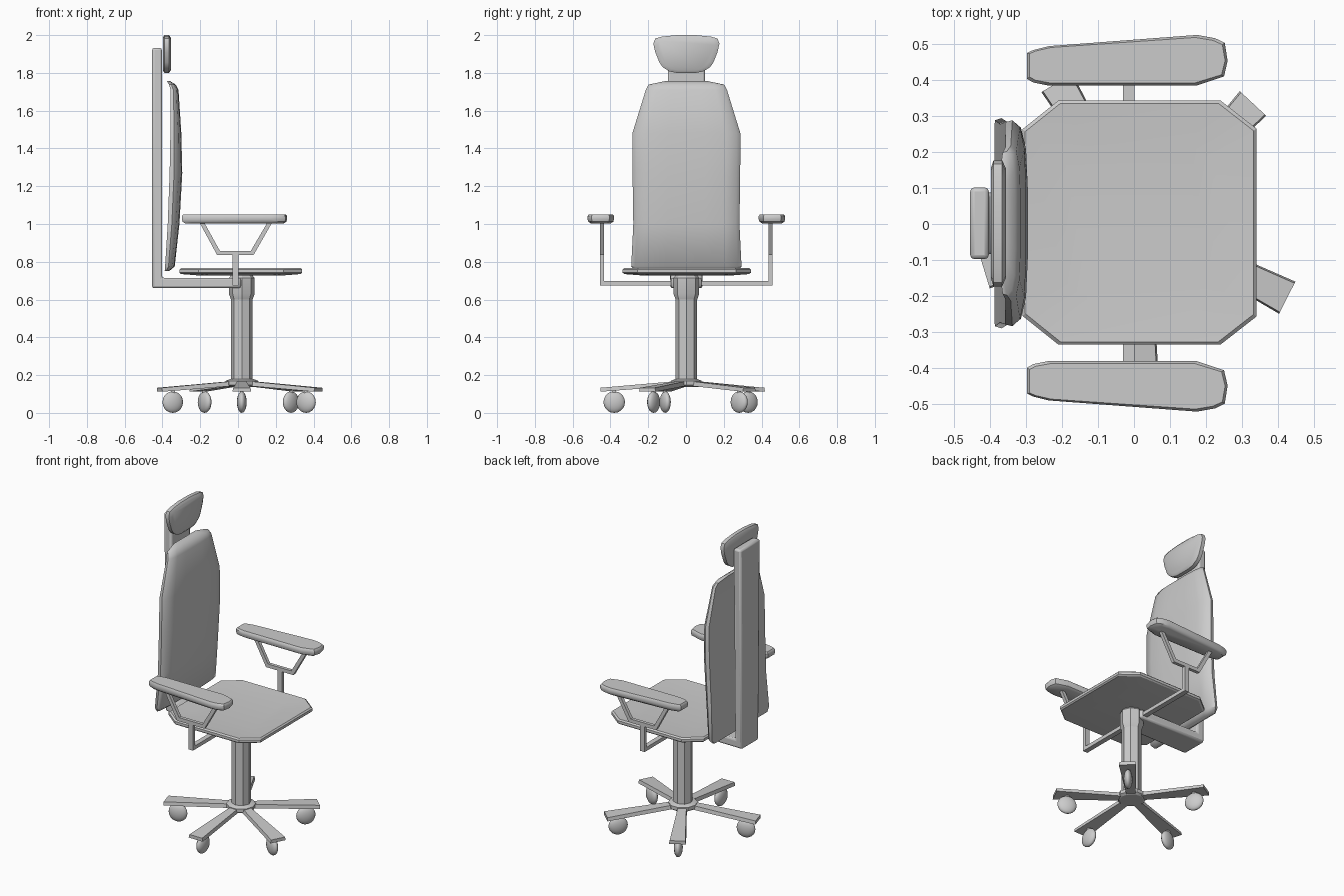
import bpy, bmesh, math
from mathutils import Vector

if "Cube" in bpy.data.objects:
    bpy.data.objects.remove(bpy.data.objects["Cube"])

CX, CY = 0.02, 0.002   # column axis


def finish(name, bm, smooth=None, bevel=0):
    bmesh.ops.recalc_face_normals(bm, faces=bm.faces)
    me = bpy.data.meshes.new(name)
    bm.to_mesh(me)
    bm.free()
    ob = bpy.data.objects.new(name, me)
    bpy.context.collection.objects.link(ob)
    if bevel:
        m = ob.modifiers.new("bevel", 'BEVEL')
        m.width, m.segments, m.limit_method = bevel, 2, 'ANGLE'
    if smooth:
        bpy.ops.object.select_all(action='DESELECT')
        bpy.context.view_layer.objects.active = ob
        ob.select_set(True)
        bpy.ops.object.shade_smooth_by_angle(angle=math.radians(smooth))
    return ob


def loft(name, rings, smooth=None, bevel=0):
    """Skin a stack of equal-sized closed rings and cap both ends."""
    bm = bmesh.new()
    vs = [[bm.verts.new(p) for p in r] for r in rings]
    n = len(vs[0])
    for a, b in zip(vs, vs[1:]):
        for i in range(n):
            j = (i + 1) % n
            bm.faces.new((a[i], a[j], b[j], b[i]))
    bm.faces.new(vs[0])
    bm.faces.new(vs[-1])
    return finish(name, bm, smooth, bevel)


def box(name, x0, x1, y0, y1, z0, z1):
    return loft(name, [[(x0, y0, z), (x1, y0, z), (x1, y1, z), (x0, y1, z)] for z in (z0, z1)])


def pad(name, outline, levels, smooth=40):
    """Horizontal cushion: outline pulled towards its middle by an inset at each z."""
    mx = (min(p[0] for p in outline) + max(p[0] for p in outline)) / 2
    my = (min(p[1] for p in outline) + max(p[1] for p in outline)) / 2
    hx = max(p[0] for p in outline) - mx
    hy = max(p[1] for p in outline) - my
    rings = [[(mx + (x - mx) * (1 - i / hx), my + (y - my) * (1 - i / hy), z)
              for x, y in outline] for z, i in levels]
    return loft(name, rings, smooth)


def turned(name, profile, n=8, turn=0.0):
    return loft(name, [[(CX + r * math.cos(turn + math.tau * i / n),
                         CY + r * math.sin(turn + math.tau * i / n), z)
                        for i in range(n)] for r, z in profile], 30)


# seat: octagonal thin pan
seat = [(-.31, -.255), (-.21, -.335), (.24, -.335), (.34, -.257),
        (.34, .265), (.24, .343), (-.21, .343), (-.31, .263)]
pad("seat", seat, [(.727, .11), (.735, .008), (.742, 0), (.758, 0), (.766, .008), (.757, .12)], 30)

# backrest: rings of (z, half width, back x, front x)
rings = []
for z, w, xb, xf in [(.75, .27, -.388, -.365), (.775, .292, -.386, -.335), (1.0, .281, -.372, -.31),
                     (1.27, .285, -.362, -.295), (1.48, .286, -.358, -.30), (1.71, .215, -.357, -.315),
                     (1.738, .2, -.365, -.33), (1.757, .11, -.377, -.36)]:
    d = xf - xb
    half = [(xb, .98), (xb + .35 * d, 1), (xf - .28 * d, .93), (xf - .07 * d, .72), (xf, .35)]
    rings.append([(x, CY - w * k, z) for x, k in half] + [(x, CY + w * k, z) for x, k in half[::-1]])
loft("backrest", rings, 45)

# headrest: outline in y-z, rounded through x
half = [(.05, 2.0), (.13, 1.992), (.165, 1.982), (.175, 1.955), (.165, 1.91),
        (.143, 1.855), (.125, 1.83), (.09, 1.808), (.05, 1.80)]
outline = half + [(-y, z) for y, z in half[::-1]]
loft("headrest", [[(x, CY + y * k, 1.9 + (z - 1.9) * k) for y, z in outline]
                  for x, k in [(-.397, .88), (-.39, 1), (-.366, 1), (-.355, .86)]], 45)

# L-shaped back support, narrower towards the seat
ell = [(-.455, 1.932, .1), (-.455, .66, .085), (.015, .66, .08),
       (.015, .715, .08), (-.403, .715, .085), (-.403, 1.932, .1)]
loft("back_support", [[(x, CY + s * w, z) for x, z, w in ell] for s in (-1, 1)], 30, .012)

# armrests with their trapezoid braces
arm = [(-.297, .403), (-.28, .393), (-.24, .385), (.175, .385), (.25, .41), (.26, .453),
       (.252, .503), (.225, .516), (.175, .525), (-.236, .494), (-.28, .483), (-.297, .475)]
brace = [(-.205, 1.01), (-.11, .835), (.082, .835), (.182, 1.01),
         (.157, 1.01), (.068, .858), (-.096, .858), (-.18, 1.01)]
for s, side in ((1, "left"), (-1, "right")):
    pad(side + "_armrest", [(x, CY + s * (y - CY)) for x, y in arm],
        [(1.003, .018), (1.012, .004), (1.025, 0), (1.042, 0), (1.051, .007)])
    loft(side + "_arm_brace", [[(x, CY + s * y, z) for x, z in brace] for y in (.436, .457)])
    ys = sorted((CY + s * .436, CY + s * .457))
    box(side + "_arm_post", -.03, .002, ys[0], ys[1], .674, .84)
box("arm_crossbar", -.03, .002, CY - .45, CY + .45, .674, .697)

# column, collar and base hub
turned("column", [(.057, .15), (.057, .61)])
turned("collar", [(.057, .6), (.068, .63), (.068, .715), (.055, .73)])
turned("hub", [(.07, .138), (.085, .148), (.085, .17), (.06, .18)], 10)

# five splayed legs, each with a flattened ball caster
for k, deg in enumerate((-27, 47, 121, 197, 270), 1):
    a = math.radians(deg)
    u, v = Vector((math.cos(a), math.sin(a), 0)), Vector((-math.sin(a), math.cos(a), 0))
    c = Vector((CX, CY, 0))
    rings = []
    for r, w, z0, z1 in [(.03, .025, .145, .17), (.455, .05, .112, .133)]:
        p = c + u * r
        rings.append([p - v * w + Vector((0, 0, z0)), p + v * w + Vector((0, 0, z0)),
                      p + v * w * .9 + Vector((0, 0, z1)), p - v * w * .9 + Vector((0, 0, z1))])
    loft(f"base_leg_{k}", rings)
    bm = bmesh.new()
    bmesh.ops.create_uvsphere(bm, u_segments=16, v_segments=10, radius=1)
    ob = finish(f"caster_{k}", bm, 60)
    ob.scale = (.057, .026, .057)
    ob.rotation_euler.z = a
    ob.location = c + u * .382 + Vector((0, 0, .057))
    # short stem joining caster and leg
    p = ob.location
    box(f"caster_stem_{k}", p.x - .01, p.x + .01, p.y - .01, p.y + .01, .095, .125)
